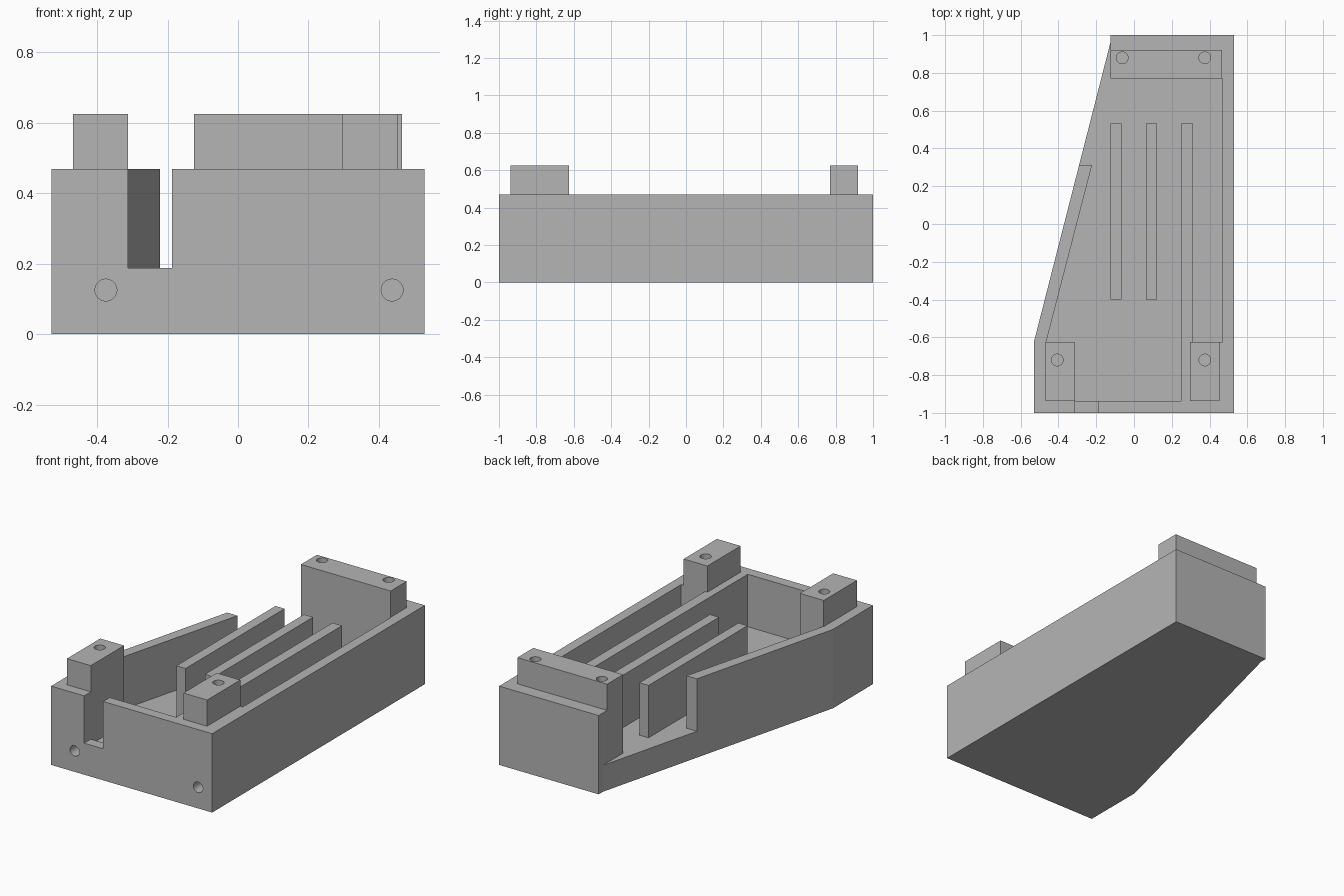
import bpy
import bmesh
from mathutils import Matrix, Vector

old = bpy.data.objects.get("Cube")
if old:
    bpy.data.objects.remove(old, do_unlink=True)

# One plain colour for the whole part
grey = bpy.data.materials.new("plain grey")
grey.use_nodes = True
colour = (0.46, 0.46, 0.46, 1)
grey.diffuse_color = colour
grey.node_tree.nodes["Principled BSDF"].inputs["Base Color"].default_value = colour


def finish(name, bm):
    bmesh.ops.recalc_face_normals(bm, faces=bm.faces)
    mesh = bpy.data.meshes.new(name)
    bm.to_mesh(mesh)
    bm.free()
    mesh.materials.append(grey)
    obj = bpy.data.objects.new(name, mesh)
    bpy.context.collection.objects.link(obj)
    return obj


def prism(name, outline, z0, z1):
    """Extrude a plan outline from z0 up to z1."""
    bm = bmesh.new()
    base = bm.faces.new([bm.verts.new((x, y, z0)) for x, y in outline])
    new = bmesh.ops.extrude_face_region(bm, geom=[base])["geom"]
    bmesh.ops.translate(bm, vec=(0, 0, z1 - z0),
                        verts=[v for v in new if isinstance(v, bmesh.types.BMVert)])
    return finish(name, bm)


def box(name, x0, x1, y0, y1, z0, z1):
    return prism(name, [(x0, y0), (x1, y0), (x1, y1), (x0, y1)], z0, z1)


def drill(centre, axis, half_depth):
    """Round cutter reaching half_depth either side of the surface point."""
    bm = bmesh.new()
    turn = Vector((0, 0, 1)).rotation_difference(Vector(axis)).to_matrix().to_4x4()
    bmesh.ops.create_cone(bm, cap_ends=True, segments=32, radius1=HOLE, radius2=HOLE,
                          depth=2 * half_depth, matrix=Matrix.Translation(centre) @ turn)
    return finish("hole_cutter", bm)


def cut(obj, cutters):
    bpy.context.view_layer.objects.active = obj
    for cutter in cutters:
        mod = obj.modifiers.new("cut", "BOOLEAN")
        mod.operation = "DIFFERENCE"
        mod.solver = "EXACT"
        mod.object = cutter
        bpy.ops.object.modifier_apply(modifier=mod.name)


HOLE = 0.031
FLOOR, RIM, TOP = 0.157, 0.469, 0.625

# Tray body, tapered on one side
body = prism("tray_body", [(-0.53, -1), (0.53, -1), (0.53, 1), (-0.125, 1),
                           (-0.125, 0.96), (-0.53, -0.625)], 0, RIM)

# Pocket: leaves corner blocks, the long rib and the open gap in the sloping wall
pocket = prism("pocket_cutter", [
    (-0.3125, -0.9375), (0.25, -0.9375), (0.25, 0.531), (0.3125, 0.531),
    (0.3125, -0.625), (0.469, -0.625), (0.469, 0.77), (-0.125, 0.77),
    (-0.125, 0.955), (-0.4, 0.955), (-0.4, 0.3125), (-0.222, 0.3125),
    (-0.465, -0.625), (-0.3125, -0.625)], FLOOR, 0.8)

# Slot in the front wall
slot = box("slot_cutter", -0.3125, -0.1875, -1.1, -0.9, 0.1875, 0.8)

# Screw holes: two in the front, four down through the raised blocks
front_holes = [drill((x, -1, 0.125), (0, 1, 0), 0.25) for x in (-0.375, 0.4375)]
top_holes = [drill((x, y, TOP), (0, 0, 1), 0.3) for x, y in
             ((-0.406, -0.72), (0.375, -0.72), (-0.0625, 0.88), (0.375, 0.88))]
cut(body, [pocket, slot] + front_holes + top_holes)

# Raised mounting blocks on the rim
for name, x0, x1, y0, y1, holes in (
        ("front_right_block", -0.469, -0.3125, -0.9375, -0.625, top_holes[:1]),
        ("front_left_block", 0.297, 0.453, -0.9375, -0.625, top_holes[1:2]),
        ("back_block", -0.125, 0.466, 0.77, 0.92, top_holes[2:])):
    cut(box(name, x0, x1, y0, y1, RIM, TOP), holes)

# Free-standing ribs on the floor
for name, x in (("outer_rib", -0.125), ("middle_rib", 0.0625)):
    box(name, x, x + 0.06, -0.4, 0.531, FLOOR, RIM)

for cutter in [pocket, slot] + front_holes + top_holes:
    bpy.data.objects.remove(cutter, do_unlink=True)
